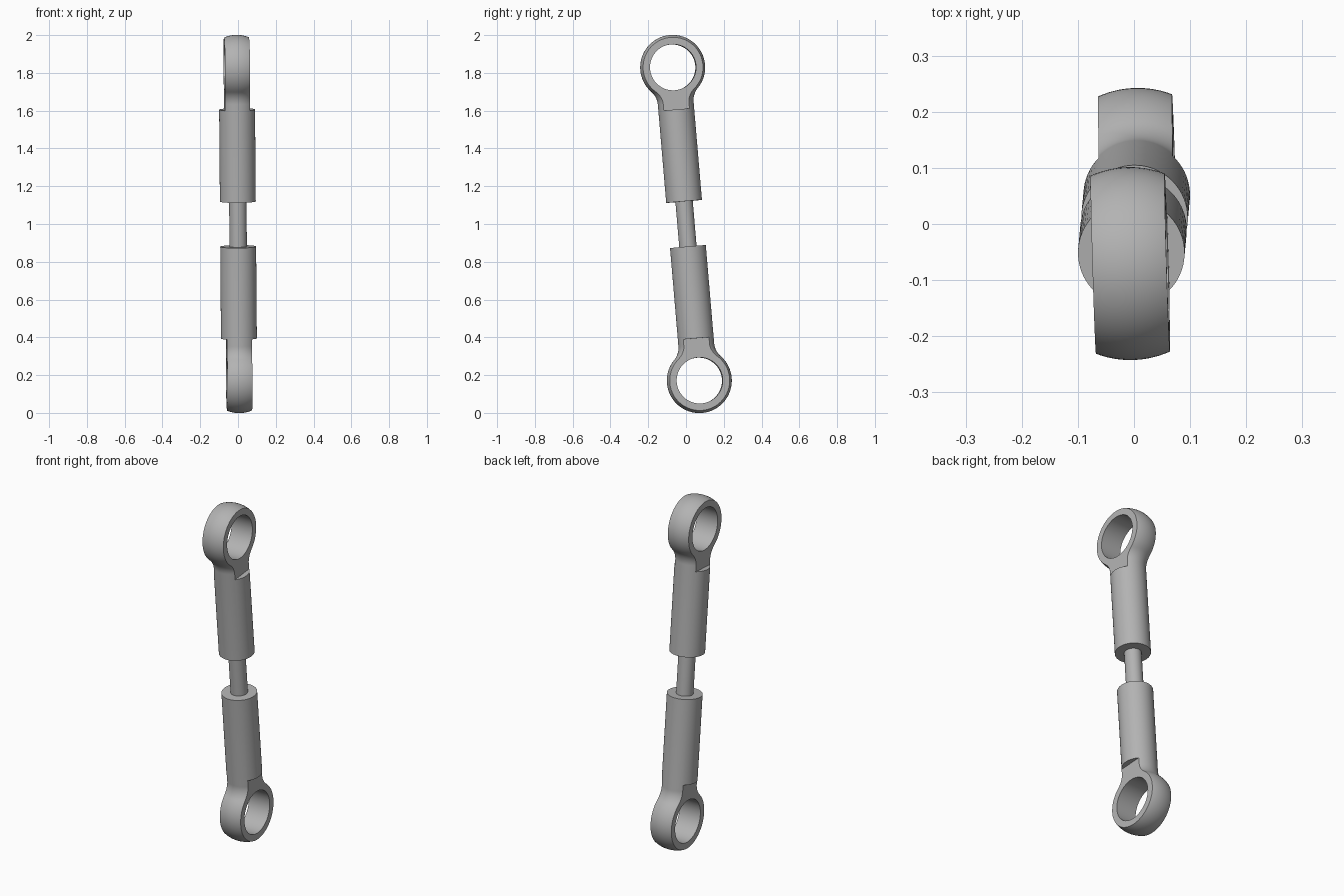
import bpy, bmesh, math
from mathutils import Matrix, Vector

if "Cube" in bpy.data.objects:
    bpy.data.objects.remove(bpy.data.objects["Cube"])

BODY_R, BALL_R, BORE_R, ROD_R = 0.095, 0.172, 0.122, 0.046
EYE_Z, SLEEVE_Z, LEDGE_Z = 0.832, 0.12, 0.608   # distances from the middle along the axis
HALF_W, FILLET = 0.066, 0.1

# One plain metal colour
metal = bpy.data.materials.new("grey metal")
metal.use_nodes = True
grey = (0.45, 0.45, 0.45, 1)
metal.diffuse_color = grey
metal.node_tree.nodes["Principled BSDF"].inputs["Base Color"].default_value = grey

# Slight lean of the whole link
lean = (Matrix.Translation((0, 0, 1)) @ Matrix.Rotation(math.radians(1.75), 4, "Z")
        @ Matrix.Rotation(math.radians(4.85), 4, "X") @ Matrix.Rotation(math.radians(-0.6), 4, "Y"))


def make_object(name, bm):
    bmesh.ops.recalc_face_normals(bm, faces=bm.faces)
    mesh = bpy.data.meshes.new(name)
    bm.to_mesh(mesh)
    bm.free()
    mesh.materials.append(metal)
    obj = bpy.data.objects.new(name, mesh)
    bpy.context.collection.objects.link(obj)
    return obj


def lathe(name, profile, steps=72):
    """Revolve (radius, height) points about z."""
    bm = bmesh.new()
    verts = [bm.verts.new((r, 0, z)) for r, z in profile]
    edges = [bm.edges.new(pair) for pair in zip(verts, verts[1:])]
    bmesh.ops.spin(bm, geom=verts + edges, cent=(0, 0, 0), axis=(0, 0, 1),
                   angle=math.tau, steps=steps, use_duplicate=False)
    bmesh.ops.remove_doubles(bm, verts=bm.verts, dist=1e-5)
    return make_object(name, bm)


def activate(obj):
    bpy.ops.object.select_all(action="DESELECT")
    obj.select_set(True)
    bpy.context.view_layer.objects.active = obj


def cut(obj, bm):
    cutter = make_object("cutter", bm)
    cutter.hide_render = True
    mod = obj.modifiers.new("cut", "BOOLEAN")
    mod.operation, mod.solver, mod.object = "DIFFERENCE", "EXACT", cutter
    activate(obj)
    bpy.ops.object.modifier_apply(modifier=mod.name)
    bpy.data.objects.remove(cutter)


def arc(cr, cz, radius, start, end, count):
    angles = [start + (end - start) * i / count for i in range(count + 1)]
    return [(cr + radius * math.cos(a), cz + radius * math.sin(a)) for a in angles]


# Rod end: sleeve, concave neck and ball in one profile
drop = math.sqrt((BALL_R + FILLET) ** 2 - (BODY_R + FILLET) ** 2)
meet = math.atan2(drop, BODY_R + FILLET)
neck = arc(BODY_R + FILLET, EYE_Z - drop, FILLET, math.pi, math.pi - meet, 10)
ball = arc(0, EYE_Z, BALL_R, -meet, math.pi / 2, 28)
profile = [(0, SLEEVE_Z), (BODY_R, SLEEVE_Z)] + neck + ball[1:-1] + [(0, EYE_Z + BALL_R)]
upper = lathe("upper_rod_end", profile)

# Flat cheeks on both sides of the eye
bm = bmesh.new()
for side in (-1, 1):
    bmesh.ops.create_cube(bm, size=1, matrix=Matrix.Translation(
        (side * (HALF_W + 0.5), 0, LEDGE_Z + 0.5)))
cut(upper, bm)

# Bore through the eye
bm = bmesh.new()
bmesh.ops.create_cone(bm, cap_ends=True, segments=72, radius1=BORE_R, radius2=BORE_R, depth=1,
                      matrix=Matrix.Translation((0, 0, EYE_Z)) @ Matrix.Rotation(math.pi / 2, 4, "Y"))
cut(upper, bm)

# Lower rod end repeats the upper one, turned about the bore direction
lower = bpy.data.objects.new("lower_rod_end", upper.data.copy())
bpy.context.collection.objects.link(lower)
lower.data.transform(Matrix.Rotation(math.pi, 4, "X"))

# Thin rod joining the sleeves
reach = SLEEVE_Z + 0.05
rod = lathe("connecting_rod", [(0, -reach), (ROD_R, -reach), (ROD_R, reach), (0, reach)], 48)

for obj in (upper, lower, rod):
    obj.data.transform(lean)
    activate(obj)
    bpy.ops.object.shade_smooth_by_angle(angle=math.radians(30))
